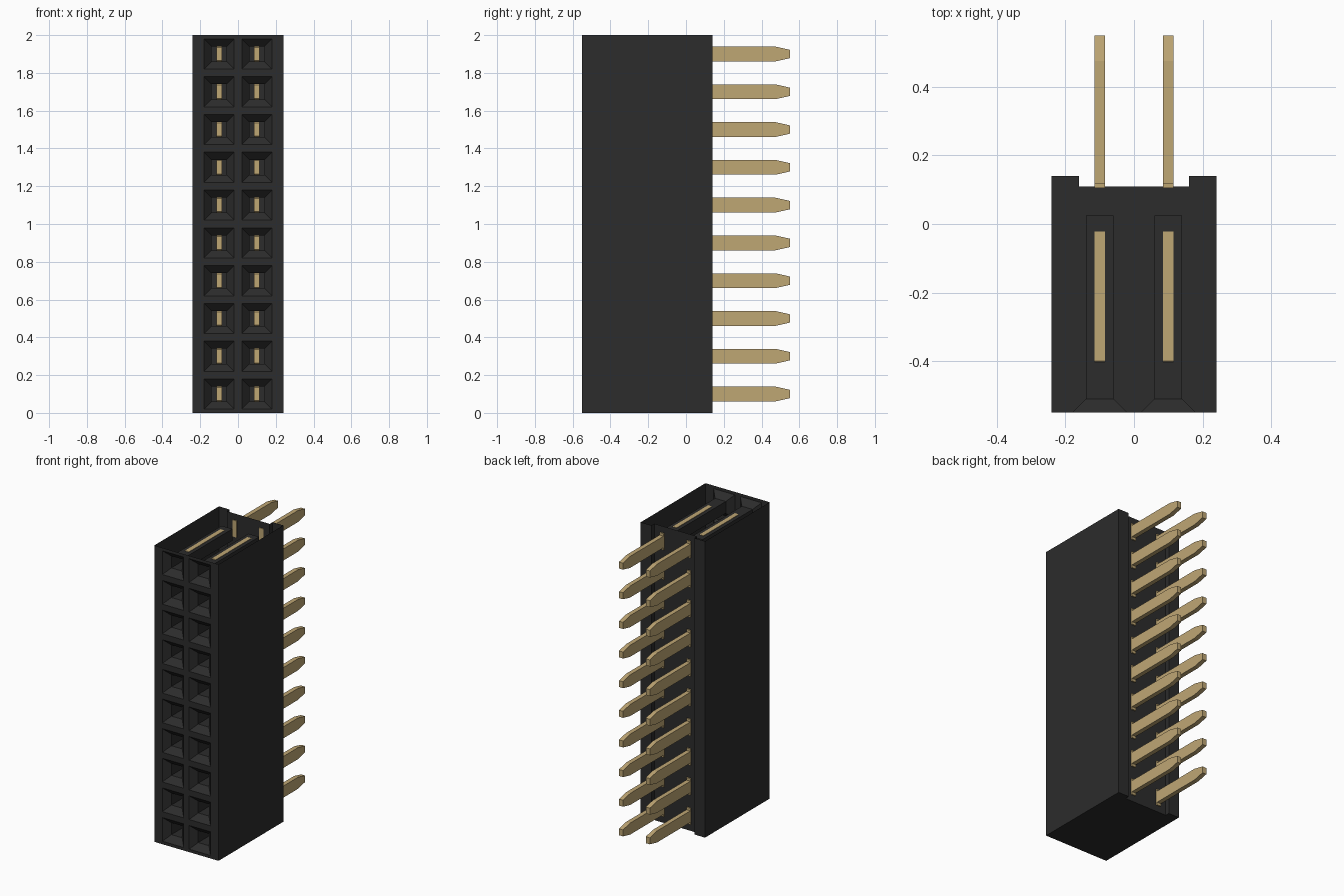
import bpy, bmesh

cube = bpy.data.objects.get("Cube")
if cube:
    bpy.data.objects.remove(cube, do_unlink=True)


def material(name, color, rough, metal=0.0):
    m = bpy.data.materials.new(name)
    m.use_nodes = True
    m.diffuse_color = (*color, 1)
    b = m.node_tree.nodes["Principled BSDF"]
    b.inputs["Base Color"].default_value = (*color, 1)
    b.inputs["Roughness"].default_value = rough
    return m


BLACK = material("black plastic", (0.025, 0.025, 0.025), 0.6)
GOLD = material("gold metal", (0.52, 0.385, 0.175), 0.4)

ROWS, PITCH = 10, 0.2
COLUMNS = (-0.1, 0.1)
HEIGHT = ROWS * PITCH
FRONT, BACK, RECESS = -0.55, 0.14, 0.11
ROW_Z = [PITCH * (i + 0.5) for i in range(ROWS)]


def finish(name, bm, mat):
    bmesh.ops.remove_doubles(bm, verts=bm.verts, dist=1e-5)
    bmesh.ops.recalc_face_normals(bm, faces=bm.faces)
    me = bpy.data.meshes.new(name)
    bm.to_mesh(me)
    bm.free()
    me.materials.append(mat)
    ob = bpy.data.objects.new(name, me)
    bpy.context.collection.objects.link(ob)
    return ob


def face(bm, pts):
    return bm.faces.new([bm.verts.new(p) for p in pts])


def build_housing():
    bm = bmesh.new()
    # Footprint with a shallow channel along the back
    plan = [(0.24, FRONT), (0.24, BACK), (0.16, BACK), (0.16, RECESS),
            (-0.16, RECESS), (-0.16, BACK), (-0.24, BACK), (-0.24, FRONT)]
    face(bm, [(x, y, 0) for x, y in plan])
    for (x0, y0), (x1, y1) in zip(plan, plan[1:]):
        face(bm, [(x0, y0, 0), (x1, y1, 0), (x1, y1, HEIGHT), (x0, y0, HEIGHT)])

    # Front wall as a lattice around the socket openings; the top stays open
    xs = [-0.24, -0.18, -0.02, 0.02, 0.18, 0.24]
    zs = [0] + [z + s for z in ROW_Z for s in (-0.08, 0.08)] + [HEIGHT]
    for i in range(len(xs) - 1):
        for j in range(len(zs) - 1):
            if i % 2 and j % 2:
                continue
            face(bm, [(xs[i], FRONT, zs[j]), (xs[i + 1], FRONT, zs[j]),
                      (xs[i + 1], FRONT, zs[j + 1]), (xs[i], FRONT, zs[j + 1])])

    # Sockets: chamfered mouth, straight tube, closed end
    for cx in COLUMNS:
        for cz in ROW_Z:
            rings = [[(cx + a * r, y, cz + b * r)
                      for a, b in ((-1, -1), (1, -1), (1, 1), (-1, 1))]
                     for y, r in ((FRONT, 0.08), (-0.51, 0.04), (0.025, 0.04))]
            for r0, r1 in zip(rings, rings[1:]):
                for k in range(4):
                    n = (k + 1) % 4
                    face(bm, [r0[k], r0[n], r1[n], r1[k]])
            face(bm, rings[-1])
    return finish("housing", bm, BLACK)


def plate_set(name, profile, half_width=0.015):
    """Side profile (y, z offset) extruded across x, at every position."""
    bm = bmesh.new()
    for cx in COLUMNS:
        for cz in ROW_Z:
            f = face(bm, [(cx - half_width, y, cz + z) for y, z in profile])
            ext = bmesh.ops.extrude_face_region(bm, geom=[f], use_keep_orig=True)
            moved = [v for v in ext["geom"] if isinstance(v, bmesh.types.BMVert)]
            bmesh.ops.translate(bm, verts=moved, vec=(2 * half_width, 0, 0))
    return finish(name, bm, GOLD)


def mirrored(half):
    return half + [(y, -z) for y, z in reversed(half)]


build_housing()
# Contact blades inside the sockets
plate_set("contact_blades", mirrored([(-0.41, 0.035), (-0.40, 0.042), (-0.022, 0.042)]))
# Rear pins with a tall shoulder at the wall and a tapered tip
plate_set("rear_pins", mirrored([(0.105, 0.056), (0.118, 0.056), (0.118, 0.039),
                                 (0.475, 0.039), (0.55, 0.022)]))
